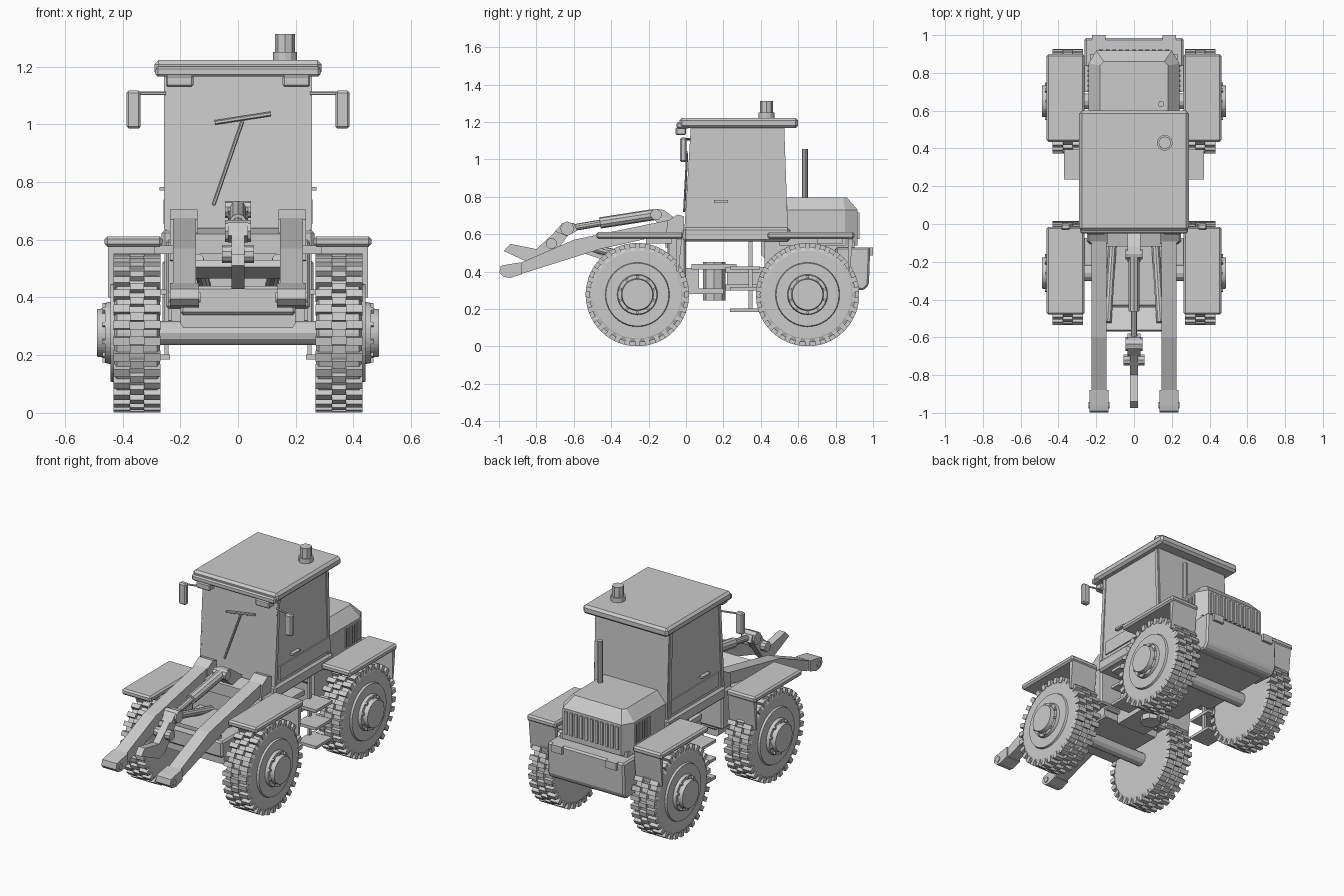
import bpy, bmesh
from math import pi, cos, sin
from mathutils import Vector, Matrix

if "Cube" in bpy.data.objects:
    bpy.data.objects.remove(bpy.data.objects["Cube"])

grey = bpy.data.materials.new("plain_grey")
grey.use_nodes = True
grey.diffuse_color = (0.6, 0.6, 0.6, 1)
grey.node_tree.nodes["Principled BSDF"].inputs["Base Color"].default_value = (0.6, 0.6, 0.6, 1)


def finish(name, bm, bevel=0):
    bmesh.ops.recalc_face_normals(bm, faces=bm.faces)
    mesh = bpy.data.meshes.new(name)
    bm.to_mesh(mesh)
    bm.free()
    mesh.materials.append(grey)
    ob = bpy.data.objects.new(name, mesh)
    bpy.context.scene.collection.objects.link(ob)
    if bevel:
        mod = ob.modifiers.new("bevel", "BEVEL")
        mod.width = bevel
        mod.segments = 1
    return ob


def add_loft(bm, rings):
    rows = [[bm.verts.new(p) for p in ring] for ring in rings]
    n = len(rows[0])
    for a, b in zip(rows, rows[1:]):
        for i in range(n):
            bm.faces.new((a[i], a[(i + 1) % n], b[(i + 1) % n], b[i]))
    bm.faces.new(rows[0])
    bm.faces.new(rows[-1])


def loft(name, rings, bevel=0):
    bm = bmesh.new()
    add_loft(bm, rings)
    return finish(name, bm, bevel)


def box(name, x, y, z, bevel=0):
    corners = lambda h: [(x[0], y[0], h), (x[1], y[0], h), (x[1], y[1], h), (x[0], y[1], h)]
    return loft(name, [corners(z[0]), corners(z[1])], bevel)


def plate(name, x, outline, bevel=0):
    """Side outline given in (y, z), pushed across x."""
    return loft(name, [[(v, a, b) for a, b in outline] for v in x], bevel)


def rod(name, a, b, r, sides=12, r2=None):
    a, b = Vector(a), Vector(b)
    bm = bmesh.new()
    turn = (b - a).to_track_quat("Z", "Y").to_matrix().to_4x4()
    bmesh.ops.create_cone(bm, cap_ends=True, segments=sides, radius1=r, radius2=r2 or r,
                          depth=(b - a).length, matrix=Matrix.Translation((a + b) / 2) @ turn)
    return finish(name, bm)


def pair(s, a, b):
    return sorted((s * a, s * b))


# Wheel: turned tyre and hub, staggered tread blocks, hub bolts
def build_wheel():
    bm = bmesh.new()
    profile = [(-.08, .2), (-.08, .235), (-.07, .256), (.07, .256), (.08, .235), (.08, .172),
               (.092, .168), (.092, .108), (.11, .104), (.11, .086), (.138, .082)]
    sides = 40
    add_loft(bm, [[(x, r * cos(2 * pi * i / sides), r * sin(2 * pi * i / sides))
                   for i in range(sides)] for x, r in profile])
    count = 30
    for k in range(count):
        for x, shift, width in ((-.053, 0, .056), (0, .5, .05), (.053, 0, .056)):
            turn = Matrix.Rotation(2 * pi * (k + shift) / count, 4, "X")
            bmesh.ops.create_cube(bm, size=1, matrix=turn @ Matrix.Translation((x, 0, .257))
                                  @ Matrix.Diagonal((width, .028, .038, 1)))
    for k in range(10):
        turn = Matrix.Rotation(2 * pi * k / 10, 4, "X")
        bmesh.ops.create_cube(bm, size=1, matrix=turn @ Matrix.Translation((.108, 0, .096))
                              @ Matrix.Diagonal((.024, .014, .014, 1)))
    return finish("wheel_front_left", bm)


wheel = build_wheel()
wheel.location = (.35, -.26, .277)
for name, s, y in (("front_right", -1, -.26), ("rear_left", 1, .65), ("rear_right", -1, .65)):
    other = wheel.copy()
    other.name = "wheel_" + name
    bpy.context.scene.collection.objects.link(other)
    other.location = (s * .35, y, .277)
    other.rotation_euler = (0, 0, 0 if s > 0 else pi)

# Axles and chassis
for name, y in (("front", -.26), ("rear", .65)):
    rod(name + "_axle", (-.3, y, .277), (.3, y, .277), .042, 12)
box("front_chassis", (-.2, .2), (-.44, -.01), (.34, .44), .01)
loft("front_axle_housing", [[(-w, -.42, z), (w, -.42, z), (w, -.03, z), (-w, -.03, z)]
                            for w, z in ((.19, .295), (.2, .31), (.2, .36))])
box("front_tower", (-.25, .25), (-.1, .0), (.36, .6), .01)
box("rear_chassis", (-.23, .23), (.42, .9), (.3, .56))
plate("chassis_bracket", (-.2, .2), [(.4, .57), (.4, .49), (.44, .45), (.55, .45), (.55, .57)])

# Articulated centre joint
rod("joint_pivot", (0, .15, .245), (0, .15, .45), .06, 8)
box("joint_upper_plate", (-.13, .13), (.03, .27), (.41, .44))
box("joint_lower_plate", (-.1, .1), (-.03, .2), (.28, .31))
box("joint_front_link", (-.1, .1), (-.03, .07), (.31, .42))
for z in (.3, .395):
    box("joint_rear_beam", (-.16, .16), (.21, .45), (z, z + .03))
box("joint_rear_web", (-.08, .08), (.22, .45), (.32, .41))

# Cab
loft("cab_shell", [[(-w, a, z), (w, a, z), (w, b, z), (-w, b, z)]
                   for w, a, b, z in ((.25, -.008, .545, .62), (.252, .026, .525, 1.18))])
box("cab_base", (-.265, .265), (-.015, .555), (.56, .635), .012)
box("roof", (-.29, .29), (-.035, .6), (1.168, 1.222), .014)
box("roof_visor", (-.285, .285), (-.05, .02), (1.165, 1.2), .008)
for s in (-1, 1):
    box("roof_lamp", pair(s, .155, .25), (-.055, .0), (1.13, 1.17), .006)
    box("door_lower_panel", pair(s, .25, .258), (.045, .51), (.655, .74))
    box("door_handle", pair(s, .25, .272), (.15, .225), (.77, .782))
    for y0, y1, name in ((-.008, .026, "front_pillar"), (.515, .495, "rear_pillar")):
        plate(name, pair(s, .248, .257), [(y0, .635), (y0 + .022, .635), (y1 + .022, 1.17), (y1, 1.17)])
    rod("mirror_arm", (s * .25, .02, 1.107), (s * .36, -.01, 1.107), .006, 6)
    box("mirror", pair(s, .337, .387), (-.032, .003), (.985, 1.117), .008)
rod("wiper_arm", (-.085, -.01, .72), (.015, .005, 1.01), .006, 6)
rod("wiper_blade", (-.08, .002, 1.006), (.113, .004, 1.036), .008, 6)
rod("beacon_base", (.163, .43, 1.215), (.163, .43, 1.25), .042, 12)
rod("beacon", (.163, .43, 1.25), (.163, .43, 1.312), .034, 8)
rod("exhaust", (.143, .635, .75), (.143, .635, 1.055), .016, 10)


# Hood with angled rear corners
def hood_ring(w, corner, y, tail, z):
    return [(-w, .5, z), (w, .5, z), (w, y, z), (corner, tail, z), (-corner, tail, z), (-w, y, z)]


loft("hood", [hood_ring(.24, .2, .85, .918, .54), hood_ring(.24, .2, .85, .918, .73),
              hood_ring(.18, .16, .84, .86, .797)])

# Grille slats across the tail and along the sides
for i in range(11):
    x = -.175 + i * .035
    box("grille_slat", (x - .009, x + .009), (.915, .927), (.575, .715))
for s in (-1, 1):
    for i in range(6):
        y = .7 + i * .026
        box("side_slat", pair(s, .237, .247), (y, y + .013), (.6, .715))

# Rear counterweight
plate("counterweight", (-.262, .262), [(.8, .31), (.95, .3), (.978, .33), (.985, .53), (.8, .53)], .01)
for s in (-1, 1):
    box("tail_lamp", pair(s, .15, .222), (.975, 1.0), (.485, .53))

# Fenders with mud flaps
for s in (-1, 1):
    for name, y0, y1 in (("front", -.48, -.015), ("rear", .435, .9)):
        box(name + "_fender", pair(s, .262, .462), (y0, y1), (.575, .612), .01)
        plate(name + "_mud_flap", pair(s, .27, .45),
              [(y1 - .035, .59), (y1 - .005, .59), (y1 - .025, .4), (y1 - .035, .4)])
        box(name + "_fender_bracket", pair(s, .2, .29), (y1 - .2, y1 - .06), (.55, .58))

    # Entry steps
    for z in (.185, .3, .41):
        box("step", pair(s, .235, .37), (.235, .395), (z, z + .018))
    box("step_post", pair(s, .24, .255), (.335, .355), (.19, .57))

    # Lift arms
    plate("lift_arm", pair(s, .145, .225),
          [(-.92, .375), (-.46, .52), (-.1, .6), (-.02, .62), (-.02, .69), (-.42, .608), (-.6, .57), (-.9, .44)])
    plate("lift_arm_tip", pair(s, .135, .235),
          [(-.998, .395), (-.975, .372), (-.94, .366), (-.88, .385), (-.88, .45), (-.96, .437), (-.99, .43)])
    rod("tip_pin", (s * .13, -.96, .4), (s * .24, -.96, .4), .018, 12)
    plate("arm_mount", pair(s, .14, .235), [(-.11, .53), (-.01, .5), (-.01, .695), (-.045, .705), (-.1, .67)])
    rod("lift_cylinder", (s * .11, -.05, .42), (s * .14, -.52, .53), .022, 10)

# Cross plate between the arms
plate("arm_cross_plate", (-.2, .2), [(-.57, .505), (-.45, .465), (-.44, .485), (-.56, .53)])
plate("arm_cross_beam", (-.2, .2), [(-.12, .55), (-.02, .56), (-.02, .64), (-.12, .62)])

# Upper link with pivots and hooked end
plate("link_mount", (-.035, .035), [(-.2, .7), (-.16, .735), (-.12, .73), (-.01, .65), (-.01, .6), (-.1, .62)])
rod("link_rear_pin", (-.045, -.16, .705), (.045, -.16, .705), .03, 10)
rod("link_cylinder", (0, -.17, .705), (0, -.46, .66), .03, 10)
rod("link_piston", (0, -.44, .663), (0, -.63, .63), .018, 10)
rod("link_front_pin", (-.045, -.635, .63), (.045, -.635, .63), .038, 8)
plate("link_fork", (-.035, .035), [(-.7, .615), (-.64, .59), (-.58, .62), (-.6, .66), (-.66, .66)])
plate("hook_lever", (-.022, .022),
      [(-.61, .62), (-.67, .64), (-.8, .52), (-.94, .548), (-.975, .51), (-.8, .43), (-.74, .45)])
rod("hook_pin", (-.055, -.72, .55), (.055, -.72, .55), .03, 10)
